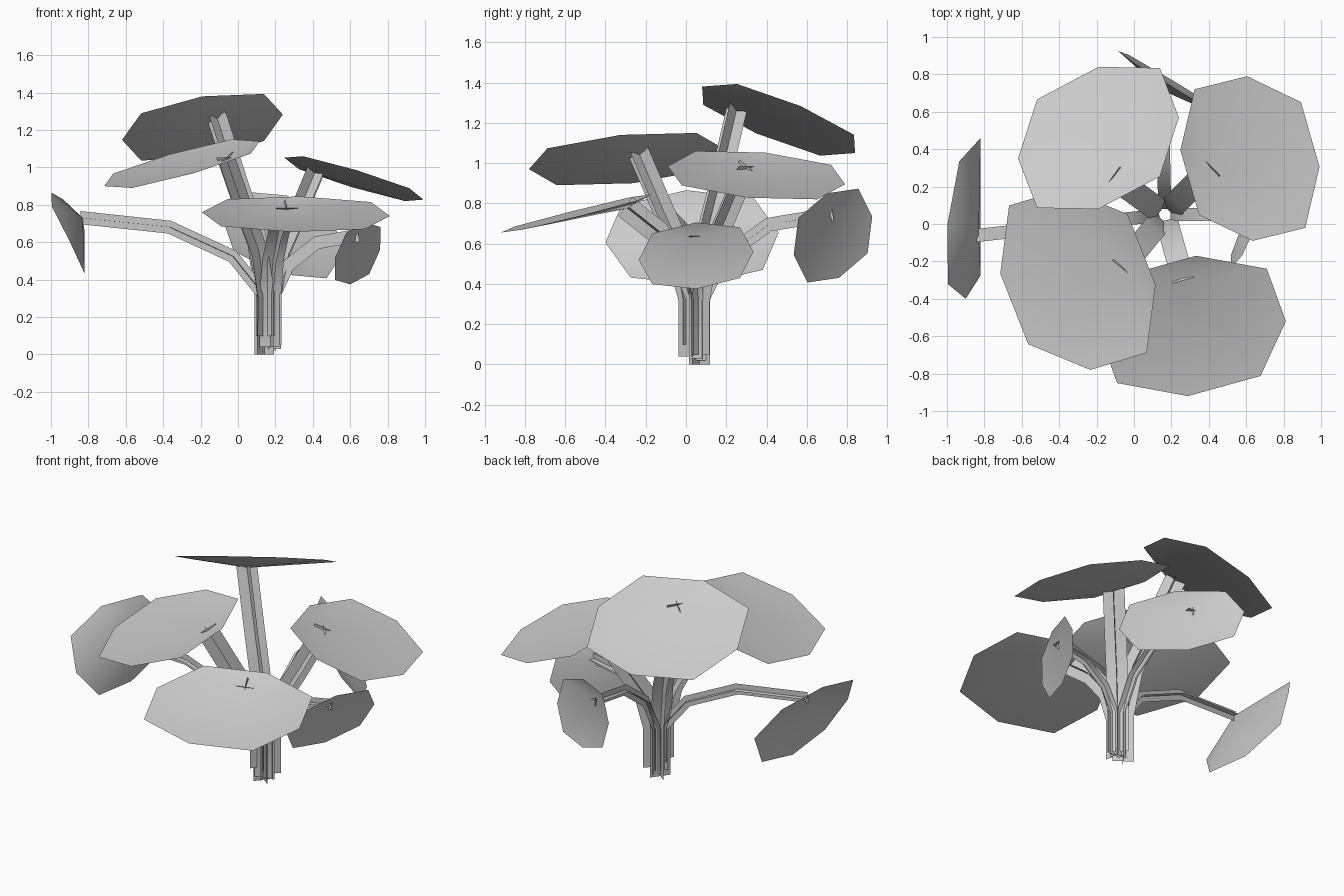
import bpy, bmesh, math
from mathutils import Vector

cube = bpy.data.objects.get("Cube")
if cube:
    bpy.data.objects.remove(cube, do_unlink=True)

grey = bpy.data.materials.new("plain_grey")
grey.use_nodes = True
grey.diffuse_color = (0.6, 0.6, 0.6, 1)
grey.node_tree.nodes["Principled BSDF"].inputs["Base Color"].default_value = (0.6, 0.6, 0.6, 1)

ROOT = Vector((0.165, 0.05, 0))
UP = Vector((0, 0, 1))


def finish(name, bm):
    mesh = bpy.data.meshes.new(name)
    bm.to_mesh(mesh)
    bm.free()
    mesh.materials.append(grey)
    obj = bpy.data.objects.new(name, mesh)
    bpy.context.scene.collection.objects.link(obj)
    bpy.ops.object.select_all(action='DESELECT')
    obj.select_set(True)
    bpy.context.view_layer.objects.active = obj
    bpy.ops.object.shade_smooth_by_angle(angle=math.radians(40))


# Shallow eight-sided cone, dished towards the stem
def leaf(name, centre, u, v, apex, max_x=9):
    bm = bmesh.new()
    c, u, v = Vector(centre), Vector(u), Vector(v)
    rim = []
    for k in range(8):
        a = k * math.pi / 4
        stretch = 1.08 if k % 2 else 1
        p = c + (u * math.cos(a) + v * math.sin(a)) * stretch
        p.x = min(p.x, max_x)
        rim.append(bm.verts.new(p))
    tip = bm.verts.new(apex)
    for k in range(8):
        bm.faces.new((tip, rim[k], rim[(k + 1) % 8]))
    finish(name, bm)


# Two crossed strips following an arching path from the trunk to the leaf
def stem(name, apex, base_z, half, arch):
    end = Vector(apex)
    out = Vector((end.x - ROOT.x, end.y - ROOT.y, 0))
    start = ROOT + out.normalized() * 0.03
    run = Vector((end.x - start.x, end.y - start.y, 0))
    low = 0.32
    rise = end.z - low
    path = [start + UP * base_z, start + UP * low,
            start + run * 0.17 + UP * (low + rise * (0.33 + 0.17 * arch)),
            start + run * 0.52 + UP * (low + rise * (0.6 + 0.28 * arch)), end]
    path[-1] = end + (end - path[-2]).normalized() * 0.015
    side = UP.cross(out).normalized()
    bm = bmesh.new()
    for upright in (False, True):
        rows = []
        for i, p in enumerate(path):
            along = (path[min(i + 1, 4)] - path[max(i - 1, 0)]).normalized()
            w = (along.cross(side) if upright else side) * half
            rows.append([bm.verts.new(p + w), bm.verts.new(p - w)])
        for a, b in zip(rows, rows[1:]):
            bm.faces.new((a[0], a[1], b[1], b[0]))
    finish(name, bm)


# name: centre, half length, half width, stem joint, stem base, stem half width, arch
PARTS = {
    "top": ((-.19, .46, 1.215), (.43, .11, .068), (0, .38, -.165), (-.11, .25, 1.26), 0, .065, 0),
    "front_right": ((-.30, -.295, 1.02), (.415, -.03, .12), (-.067, .485, .05), (-.06, -.23, 1.04), .1, .065, 0),
    "left": ((.62, .35, .94), (.372, -.045, -.112), (-.015, .44, -.045), (.41, .30, .97), .05, .065, 0),
    "front": ((.31, -.545, .75), (.502, .025, -.01), (.022, .375, .095), (.26, -.29, .775), .04, .06, .5),
    "right": ((-.86, .03, .63), (-.04, -.43, -.025), (-.137, -.03, .235), (-.83, -.06, .73), .04, .035, 1),
    "left_low": ((.64, .05, .54), (.12, .285, .02), (.04, 0, .165), (.63, .05, .635), .03, .035, 1),
    "back_low": ((.24, .73, .64), (-.325, .195, .095), (.02, -.03, .21), (.15, .715, .745), .02, .035, 1),
}
for name, (centre, u, v, apex, base_z, half, arch) in PARTS.items():
    leaf(name + "_leaf", centre, u, v, apex, -.82 if name == "right" else 9)
    stem(name + "_stem", apex, base_z, half, arch)
